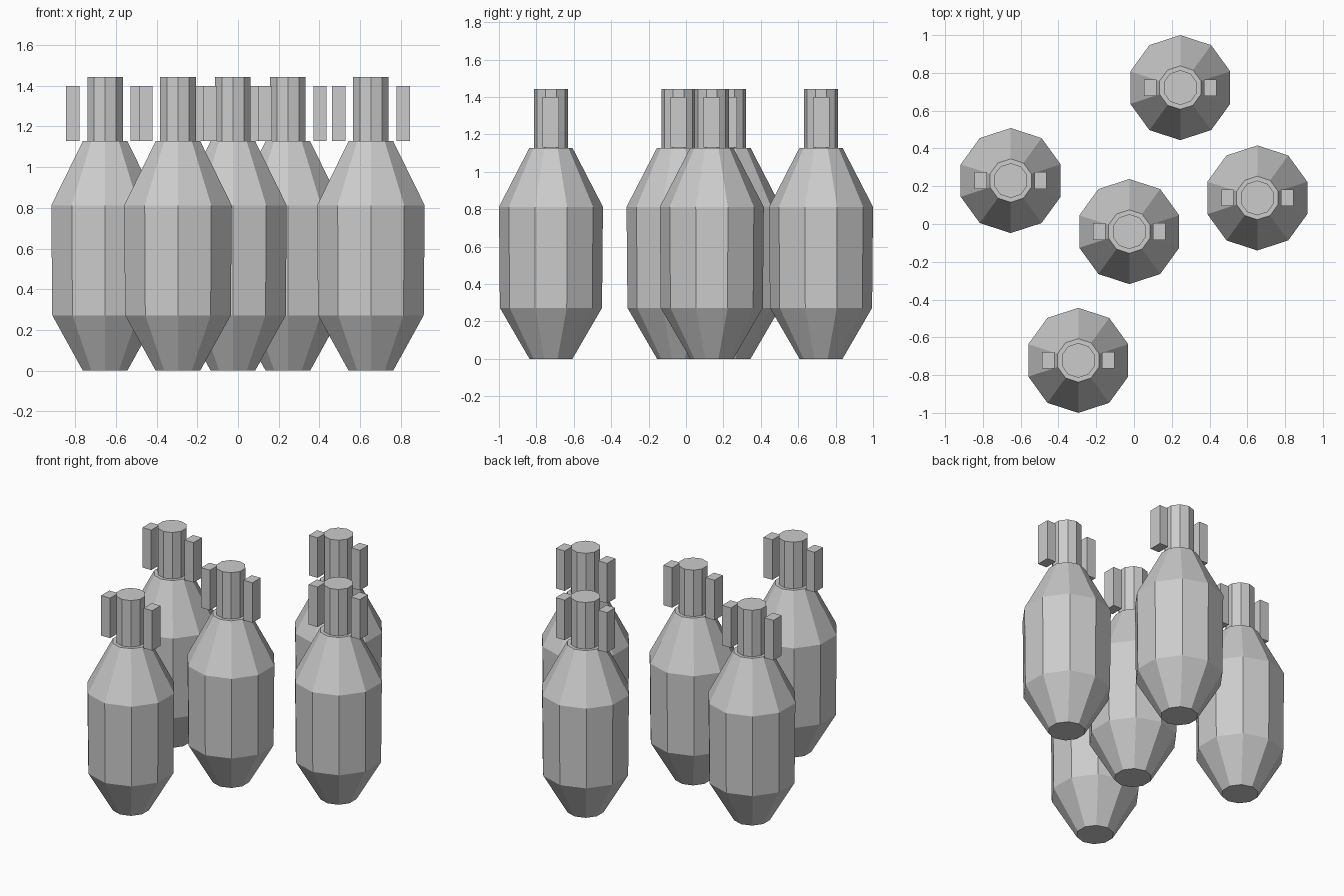
import bpy, bmesh, math

cube = bpy.data.objects.get("Cube")
if cube:
    bpy.data.objects.remove(cube, do_unlink=True)

SIDES = 10
grey = bpy.data.materials.new("plain_grey")
grey.use_nodes = True
colour = (0.6, 0.6, 0.6, 1)
grey.diffuse_color = colour
grey.node_tree.nodes["Principled BSDF"].inputs["Base Color"].default_value = colour


def finish(name, bm, location):
    bmesh.ops.recalc_face_normals(bm, faces=bm.faces)
    mesh = bpy.data.meshes.new(name)
    bm.to_mesh(mesh)
    bm.free()
    mesh.materials.append(grey)
    obj = bpy.data.objects.new(name, mesh)
    obj.location = location
    bpy.context.collection.objects.link(obj)
    return obj


def lathe(name, profile, location):
    """Flat-sided turned solid from (radius, height) pairs, capped at both ends."""
    bm = bmesh.new()
    rings = []
    for radius, z in profile:
        angles = [math.pi / 2 + math.tau * i / SIDES for i in range(SIDES)]
        rings.append([bm.verts.new((radius * math.cos(a), radius * math.sin(a), z)) for a in angles])
    for low, high in zip(rings, rings[1:]):
        for i in range(SIDES):
            j = (i + 1) % SIDES
            bm.faces.new((low[i], low[j], high[j], high[i]))
    bm.faces.new(rings[0])
    bm.faces.new(rings[-1])
    return finish(name, bm, location)


def block(name, size, location):
    bm = bmesh.new()
    bmesh.ops.create_cube(bm, size=1)
    bmesh.ops.scale(bm, vec=size, verts=bm.verts)
    return finish(name, bm, location)


body_profile = [(0.115, 0), (0.273, 0.272), (0.278, 0.812), (0.115, 1.128)]
neck_profile = [(0.092, 1.12), (0.092, 1.442)]
positions = [(0.245, 0.722), (-0.653, 0.23), (0.653, 0.138), (-0.025, -0.04), (-0.295, -0.722)]

# Five bottles, each with a body, a neck and two blocks beside the neck
for n, (x, y) in enumerate(positions, 1):
    lathe(f"bottle_body_{n}", body_profile, (x, y, 0))
    lathe(f"bottle_neck_{n}", neck_profile, (x, y, 0))
    for side, label in ((1, "left"), (-1, "right")):
        block(f"{label}_block_{n}", (0.066, 0.088, 0.27), (x + side * 0.158, y, 1.264))
